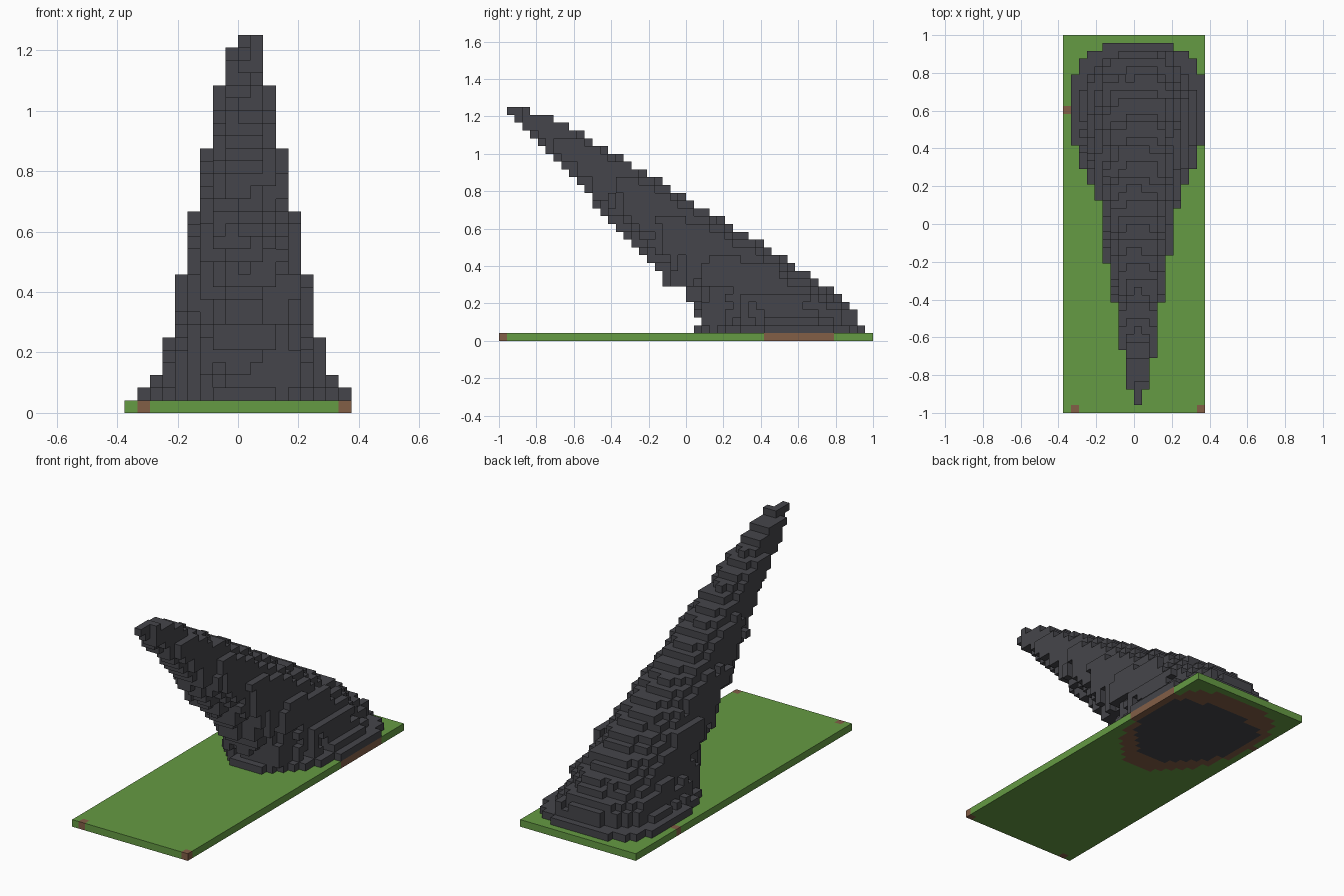
import bpy
import bmesh
from mathutils import Vector, noise

cube = bpy.data.objects.get("Cube")
if cube:
    bpy.data.objects.remove(cube, do_unlink=True)

NX, NY, NZ = 18, 48, 30
S = 2 / NY          # block size
AXIS = 9            # block column of the spike's centre line

# Spike outline by height: z, front edge, back edge, half width
OUTLINE = [
    (0.06, 0.04, 0.96, 0.345),
    (0.10, 0.08, 0.92, 0.30),
    (0.15, 0.04, 0.92, 0.27),
    (0.23, 0.0, 0.84, 0.254),
    (0.27, -0.01, 0.79, 0.246),
    (0.31, -0.11, 0.73, 0.238),
    (0.44, -0.19, 0.53, 0.214),
    (0.71, -0.47, 0.09, 0.158),
    (0.81, -0.55, -0.06, 0.138),
    (1.19, -0.92, -0.70, 0.062),
    (1.23, -0.96, -0.83, 0.04),
]


def make_material(name, color):
    mat = bpy.data.materials.new(name)
    mat.use_nodes = True
    mat.diffuse_color = (*color, 1)
    bsdf = mat.node_tree.nodes["Principled BSDF"]
    bsdf.inputs["Base Color"].default_value = (*color, 1)
    return mat


GRASS = make_material("grass green", (0.130, 0.325, 0.056))
SOIL = make_material("soil brown", (0.225, 0.112, 0.062))
ROCK = make_material("rock grey", (0.060, 0.060, 0.069))


def outline_at(z):
    for low, high in zip(OUTLINE, OUTLINE[1:]):
        if z <= high[0]:
            t = max(0, (z - low[0]) / (high[0] - low[0]))
            return [a + (b - a) * t for a, b in zip(low[1:], high[1:])]
    return OUTLINE[-1][1:]


def inside(i, j, front, back, half, limit, back_power):
    """Egg-shaped section, pointed at the front and blunt at the back."""
    dx = abs(i - AXIS) * S
    y = (j + 0.5 - NY / 2) * S
    if dx > half or not front <= y <= back:
        return False
    peak = front + 0.52 * (back - front)
    if y < peak:
        u = ((peak - y) / (peak - front)) ** 1.5
    else:
        u = ((y - peak) / (back - peak)) ** back_power
    return (dx / half) ** 2 + u <= limit


# Leaning spike of rough blocks on an even first layer
spike = {}
for k in range(1, NZ):
    section = outline_at((k + 0.5) * S)
    for i in range(NX):
        for j in range(NY):
            limit, power = 1.03, 6
            if k > 1:
                point = Vector((i * 0.73 + 0.3, j * 0.73 + 0.4, k * 0.4 + 0.2))
                limit, power = 1.06 + 0.35 * noise.noise(point), 2.5
            if i == AXIS:
                limit = max(limit, 1.05)
            if inside(i, j, *section, limit, power):
                spike[i, j, k] = 0
spike[AXIS + 1, 3, NZ - 1] = 0

# Ground slab: grass, with soil and a rock core beneath the spike
ground = {}
stray_soil = {(0, 38), (1, 0), (NX - 1, 0)}
for i in range(NX):
    for j in range(NY):
        slot = 0
        if (i, j, 1) in spike or (i, j) in stray_soil:
            slot = 1
        if inside(i, j, 0.17, 0.82, 0.30, 1.05, 7):
            slot = 2
        ground[i, j, 0] = slot

filled = set(spike) | set(ground)


def build_blocks(name, blocks, materials):
    """Make the exposed faces of a set of blocks."""
    bm = bmesh.new()
    corners = {}

    def vert(p):
        if p not in corners:
            x, y, z = p
            corners[p] = bm.verts.new(((x - NX / 2) * S, (y - NY / 2) * S, z * S))
        return corners[p]

    for cell, slot in blocks.items():
        for axis in range(3):
            for side in (0, 1):
                neighbour = list(cell)
                neighbour[axis] += 2 * side - 1
                if tuple(neighbour) in filled:
                    continue
                ring = []
                for a, b in ((0, 0), (1, 0), (1, 1), (0, 1)):
                    p = list(cell)
                    p[axis] += side
                    p[(axis + 1) % 3] += a
                    p[(axis + 2) % 3] += b
                    ring.append(vert(tuple(p)))
                face = bm.faces.new(ring if side else ring[::-1])
                face.material_index = slot
    mesh = bpy.data.meshes.new(name)
    bm.to_mesh(mesh)
    bm.free()
    for mat in materials:
        mesh.materials.append(mat)
    obj = bpy.data.objects.new(name, mesh)
    bpy.context.collection.objects.link(obj)
    return obj


build_blocks("ground_slab", ground, [GRASS, SOIL, ROCK])
build_blocks("rock_spike", spike, [ROCK])
